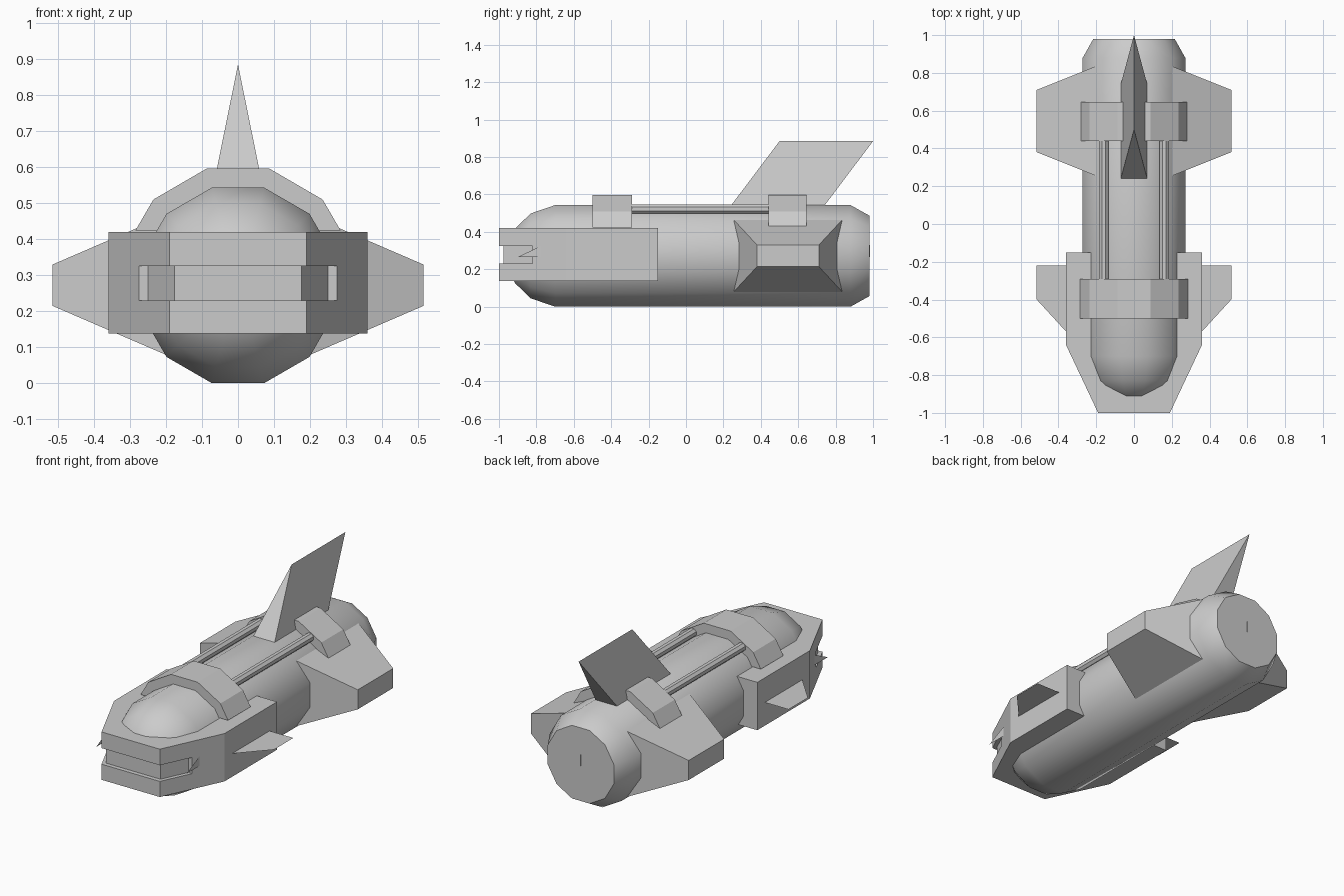
import bpy, bmesh, math

if "Cube" in bpy.data.objects:
    bpy.data.objects.remove(bpy.data.objects["Cube"])

AXIS_Z = 0.2715


def loft(name, rings, smooth=False):
    """Skin a list of equally sized point rings and cap both ends."""
    bm = bmesh.new()
    rows = [[bm.verts.new(p) for p in ring] for ring in rings]
    n = len(rows[0])
    for a, b in zip(rows, rows[1:]):
        for i in range(n):
            j = (i + 1) % n
            bm.faces.new((a[i], a[j], b[j], b[i]))
    bm.faces.new(rows[0])
    bm.faces.new(rows[-1])
    bmesh.ops.remove_doubles(bm, verts=bm.verts, dist=0.0005)
    bmesh.ops.recalc_face_normals(bm, faces=bm.faces)
    mesh = bpy.data.meshes.new(name)
    bm.to_mesh(mesh)
    bm.free()
    obj = bpy.data.objects.new(name, mesh)
    bpy.context.collection.objects.link(obj)
    if smooth:
        bpy.ops.object.select_all(action='DESELECT')
        bpy.context.view_layer.objects.active = obj
        obj.select_set(True)
        bpy.ops.object.shade_smooth_by_angle(angle=math.radians(40))
    return obj


def circle(y, r, n=12, x=0.0, z=AXIS_Z):
    """Ring around a lengthwise axis, with a flat side on top."""
    return [(x + r * math.cos(2 * math.pi * (i + 0.5) / n), y,
             z + r * math.sin(2 * math.pi * (i + 0.5) / n)) for i in range(n)]


def slab(name, outline, z0, z1):
    """Horizontal plate from the right half of its outline."""
    full = outline + [(-x, y) for x, y in reversed(outline)]
    return loft(name, [[(x, y, z) for x, y in full] for z in (z0, z1)])


def flat(name, points):
    mesh = bpy.data.meshes.new(name)
    mesh.from_pydata(points, [], [tuple(range(len(points)))])
    obj = bpy.data.objects.new(name, mesh)
    bpy.context.collection.objects.link(obj)


# Twelve-sided fuselage with rounded nose and chamfered tail
profile = [(-0.955, 0.04), (-0.915, 0.15), (-0.83, 0.235), (-0.70, 0.281),
           (0.88, 0.281), (0.98, 0.223)]
loft("fuselage", [circle(y, r) for y, r in profile], smooth=True)

# Wedge bumper around the nose, with a recessed slot in its middle layer
outer = [(0.19, -1.0), (0.36, -0.64), (0.36, -0.15)]
inner = [(0.177, -0.975), (0.25, -0.82), (0.275, -0.82)] + outer[1:]
slab("bumper_lower", outer, 0.138, 0.23)
slab("bumper_slot", inner, 0.23, 0.325)
slab("bumper_upper", outer, 0.325, 0.42)

# Raised straps over the back
arch = [(0.087, 0.596), (0.235, 0.51), (0.285, 0.424)]
arch += [(-x, z) for x, z in reversed(arch)]
for name, y0, y1 in (("front_strap", -0.50, -0.29), ("rear_strap", 0.44, 0.645)):
    loft(name, [[(x, y, z) for x, z in arch] for y in (y0, y1)])

# Swept tail fin narrowing to a ridge
fin = [(0.07, 0.24, 0.54, 0.74), (0.0, 0.5, 0.885, 1.0)]
bm_rings = [[(-w, a, z), (w, a, z), (w, b, z), (-w, b, z)] for w, a, z, b in fin]
mesh = bpy.data.meshes.new("tail_fin")
mesh.from_pydata(bm_rings[0] + [(0, 0.5, 0.885), (0, 1.0, 0.885)], [],
                 [(3, 2, 1, 0), (0, 1, 4), (1, 2, 5, 4), (2, 3, 5), (3, 0, 4, 5)])
bpy.context.collection.objects.link(bpy.data.objects.new("tail_fin", mesh))

for side, s in (("right", 1), ("left", -1)):
    # Tapered rear wing
    rings = []
    for x, hy, hz in ((0.15, 0.311, 0.215), (0.515, 0.165, 0.0575)):
        rings.append([(s * x, 0.545 + a * hy, 0.272 + b * hz)
                      for a, b in ((-1, -1), (1, -1), (1, 1), (-1, 1))])
    loft(side + "_wing", rings)

    # Rail along the back between the straps
    loft(side + "_rail", [circle(y, 0.026, 8, s * 0.16, 0.522) for y in (-0.3, 0.45)])

    # Paper-thin canard and nose barb
    flat(side + "_canard", [(s * 0.35, -0.22, 0.275), (s * 0.515, -0.22, 0.275),
                            (s * 0.515, -0.40, 0.275), (s * 0.35, -0.58, 0.275)])
    flat(side + "_barb", [(s * 0.295, -0.9, 0.265), (s * 0.295, -0.765, 0.265),
                          (s * 0.295, -0.765, 0.33)])

# Small slit on the tail face
loft("tail_slit", [[(-0.002, y, 0.265), (0.002, y, 0.265), (0.002, y, 0.33),
                    (-0.002, y, 0.33)] for y in (0.975, 0.984)])
